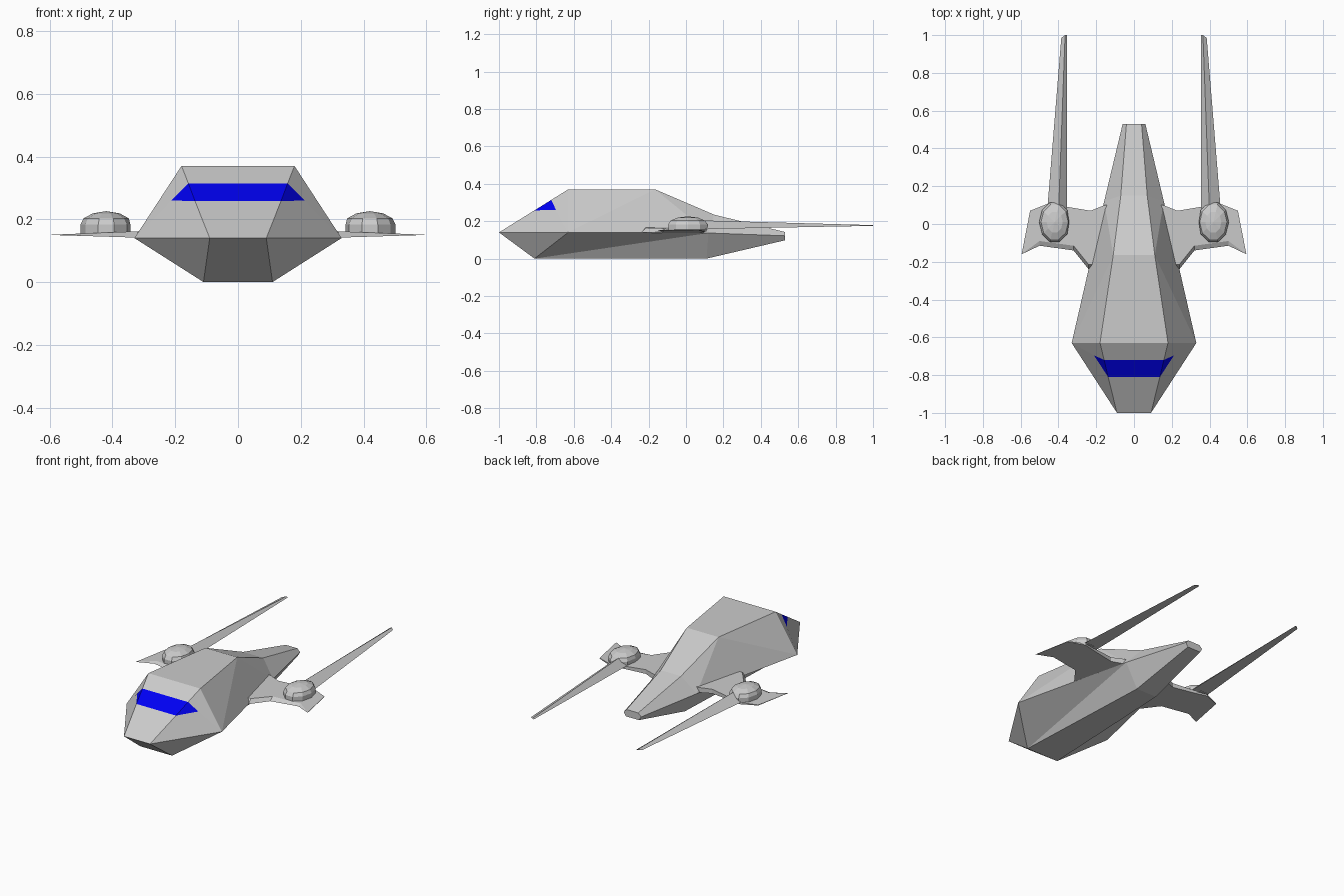
import bpy, bmesh, math

if "Cube" in bpy.data.objects:
    bpy.data.objects.remove(bpy.data.objects["Cube"])


def make(name, verts, faces, mirror=False):
    mesh = bpy.data.meshes.new(name)
    mesh.from_pydata(verts, [], faces)
    bm = bmesh.new()
    bm.from_mesh(mesh)
    bmesh.ops.recalc_face_normals(bm, faces=bm.faces)
    bm.to_mesh(mesh)
    bm.free()
    ob = bpy.data.objects.new(name, mesh)
    bpy.context.collection.objects.link(ob)
    if mirror:
        ob.modifiers.new("Mirror", 'MIRROR')
    return ob


def symmetric(name, pts, side_faces, strips):
    """side_faces are mirrored across x; strips join an edge to its mirror image"""
    keys = list(pts)
    n = len(keys)
    verts = [pts[k] for k in keys] + [(-pts[k][0], pts[k][1], pts[k][2]) for k in keys]
    ix = {k: i for i, k in enumerate(keys)}
    faces = []
    for f in side_faces:
        f = [ix[k] for k in f.split()]
        faces += [f, [i + n for i in reversed(f)]]
    for s in strips:
        a, b = (ix[k] for k in s.split())
        faces.append([a, b, b + n, a + n])
    return make(name, verts, faces)


# Hull corner points on the +x side
P = {
    "nose": (.09, -1, .14),
    "win_lo": (.137, -.81, .258), "win_hi": (.158, -.72, .314), "win_side": (.212, -.695, .26),
    "top1": (.18, -.63, .37), "mid1": (.33, -.63, .14), "bot1": (.11, -.81, 0),
    "top2": (.11, -.165, .37),
    "top3": (.07, .15, .235), "mid3": (.158, .12, .137), "bot3": (.07, .11, 0),
    "top4": (.04, .53, .142), "mid4": (.06, .53, .122), "bot4": (.045, .53, .098),
}
symmetric("hull", P, [
    "nose mid1 win_side win_lo", "win_side mid1 top1 win_hi",
    "top1 mid1 top2", "top2 mid1 mid3", "top2 mid3 top3", "top3 mid3 mid4 top4",
    "nose bot1 mid1", "bot1 mid3 mid1", "bot1 bot3 mid3", "bot3 bot4 mid4 mid3",
], ["nose win_lo", "win_hi top1", "top1 top2", "top2 top3", "top3 top4",
    "top4 mid4", "mid4 bot4", "bot4 bot3", "bot3 bot1", "bot1 nose"])

# Wraparound windscreen filling the gap in the hull
W = {k: P[k] for k in ("win_lo", "win_hi", "win_side")}
screen = symmetric("windscreen", W, ["win_lo win_side win_hi"], ["win_lo win_hi"])
blue = bpy.data.materials.new("blue_glass")
blue.diffuse_color = (0.0, 0.0, 0.9, 1)
blue.use_nodes = True
blue.node_tree.nodes["Principled BSDF"].inputs["Base Color"].default_value = blue.diffuse_color
screen.data.materials.append(blue)

# Thin wings, tapering to a knife edge at the tip, with a bevelled leading edge
plan = [(.11, .1), (.155, .1), (.23, .07), (.35, .09), (.45, .11), (.55, .07), (.595, -.16),
        (.5, -.115), (.32, -.14), (.24, -.24), (.11, -.24)]
n = len(plan)
thick = [max(.59 - x, 0) / .35 for x, y in plan]
lead = [.025 if y < -.1 and x < .59 else 0 for x, y in plan]
bottom = [(x, y, .15 - .011 * t) for (x, y), t in zip(plan, thick)]
top = [(x, y + d, .151 + .014 * t) for (x, y), t, d in zip(plan, thick, lead)]
faces = [list(range(n))[::-1], list(range(n, 2 * n))]
faces += [[i, (i + 1) % n, n + (i + 1) % n, n + i] for i in range(n)]
make("wing", bottom + top, faces, mirror=True)

# Long tapering spikes trailing from the wings
make("tail_spike", [(.355, .03, .158), (.458, .09, .158), (.40, .05, .205),
                    (.355, 1, .175), (.385, .985, .175), (.365, 1, .179)],
     [(0, 1, 2), (3, 5, 4), (0, 3, 4, 1), (1, 4, 5, 2), (2, 5, 3, 0)], mirror=True)

# Faceted dome pods, flattened on the inboard side
sides = 10
verts, faces = [], []
rings = [(1, .155), (1, .183), (.88, .203), (.52, .219)]
for r, z in rings:
    for i in range(sides):
        a = 2 * math.pi * i / sides
        verts.append((max(.42 + .082 * r * math.cos(a), .343), .01 + .11 * r * math.sin(a), z))
for k in range(len(rings) - 1):
    for i in range(sides):
        j = (i + 1) % sides
        faces.append([k * sides + i, k * sides + j, (k + 1) * sides + j, (k + 1) * sides + i])
verts.append((.42, .01, .226))
last = (len(rings) - 1) * sides
faces += [[last + i, last + (i + 1) % sides, len(verts) - 1] for i in range(sides)]
faces.append(list(range(sides))[::-1])
make("pod", verts, faces, mirror=True)
